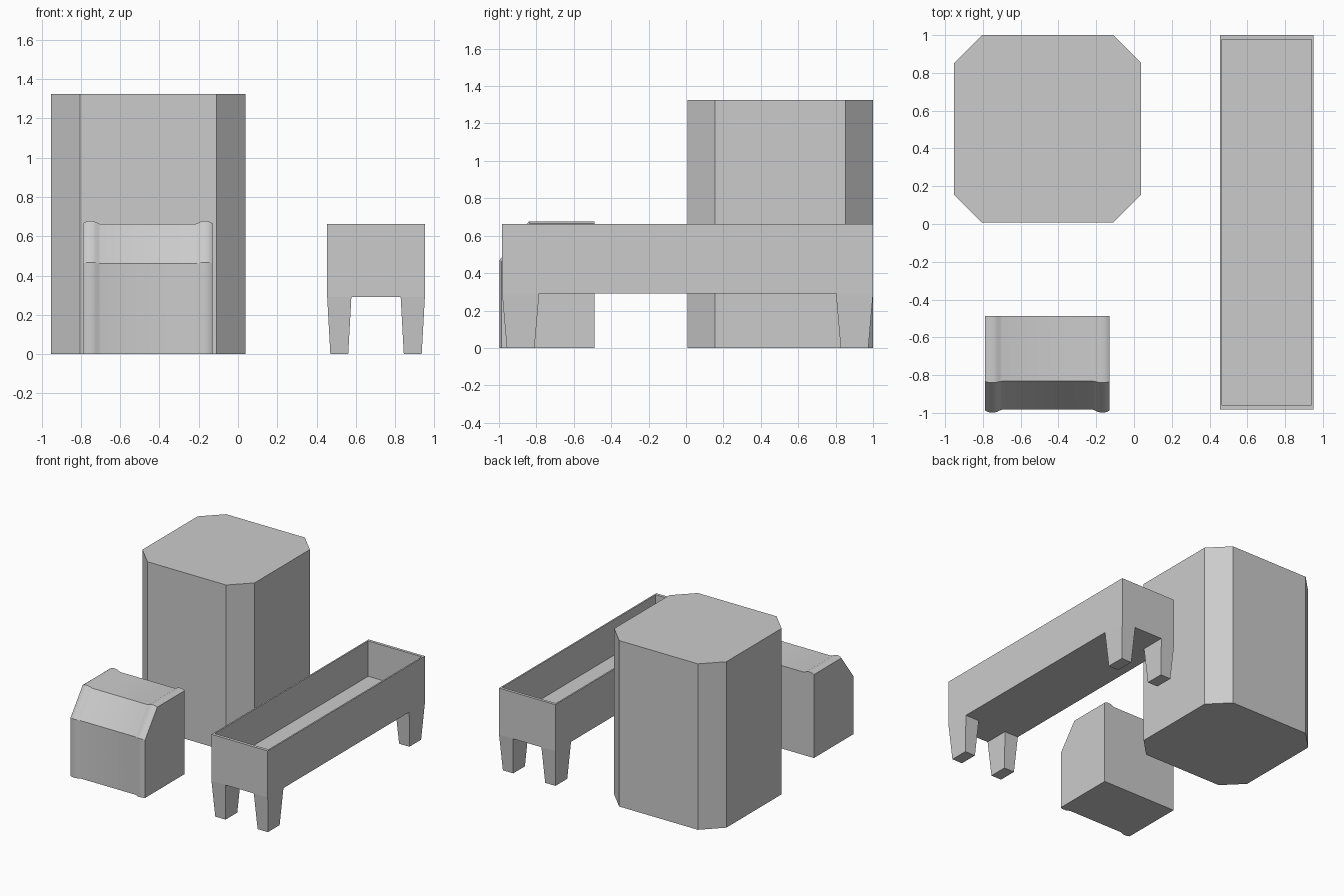
import bpy
import bmesh
from math import radians

if "Cube" in bpy.data.objects:
    bpy.data.objects.remove(bpy.data.objects["Cube"])


def loft(name, sections):
    """Closed solid through matching rings of points."""
    bm = bmesh.new()
    rings = [[bm.verts.new(p) for p in s] for s in sections]
    n = len(rings[0])
    for a, b in zip(rings, rings[1:]):
        for i in range(n):
            j = (i + 1) % n
            bm.faces.new((a[i], a[j], b[j], b[i]))
    bm.faces.new(rings[0])
    bm.faces.new(rings[-1])
    bmesh.ops.recalc_face_normals(bm, faces=bm.faces)
    mesh = bpy.data.meshes.new(name)
    bm.to_mesh(mesh)
    bm.free()
    obj = bpy.data.objects.new(name, mesh)
    bpy.context.collection.objects.link(obj)
    return obj


def rect(x0, x1, y0, y1, z):
    return [(x0, y0, z), (x1, y0, z), (x1, y1, z), (x0, y1, z)]


# Tall block with chamfered corners
X0, X1, Y0, Y1, C = -0.953, 0.038, 0.007, 1.0, 0.148
outline = [(X0 + C, Y0), (X1 - C, Y0), (X1, Y0 + C), (X1, Y1 - C),
           (X1 - C, Y1), (X0 + C, Y1), (X0, Y1 - C), (X0, Y0 + C)]
loft("chamfered_block", [[(x, y, z) for x, y in outline] for z in (0, 1.325)])

# Long open trough: outside, rim, inner walls, floor
TX0, TX1, TY0, TY1 = 0.454, 0.951, -0.983, 1.0
inner = (0.466, 0.939, -0.958, 0.977)
loft("trough", [rect(TX0, TX1, TY0, TY1, 0.29), rect(TX0, TX1, TY0, TY1, 0.662),
                rect(*inner, 0.662), rect(*inner, 0.38)])

# Four tapered legs, flush with the trough corners at the top
LX, LY, TAPER_X, TAPER_Y = 0.123, 0.198, 0.016, 0.025
for side, x in (("left", TX0), ("right", TX1 - LX)):
    for end, y in (("front", TY0), ("back", TY1 - LY)):
        loft(f"{end}_{side}_leg", [
            rect(x + TAPER_X, x + LX - TAPER_X, y + TAPER_Y, y + LY - TAPER_Y, 0),
            rect(x, x + LX, y, y + LY, 0.29)])


# Small box with sloped front and a raised rounded band near each side
def box_profile(x, d):
    return [(x, -0.488, 0), (x, -0.983 - d, 0), (x, -0.983 - d, 0.462 + 0.34 * d),
            (x, -0.832 - 0.49 * d, 0.662 + d), (x, -0.488, 0.662 + d)]


BX0, BX1 = -0.788, -0.129
band = [(0, 0.004), (0.012, 0.011), (0.026, 0.015), (0.05, 0.015),
        (0.064, 0.011), (0.077, 0.004), (0.09, 0)]
stations = [(BX0 + t, d) for t, d in band] + [(BX1 - t, d) for t, d in reversed(band)]
box = loft("sloped_box", [box_profile(x, d) for x, d in stations])
bpy.context.view_layer.objects.active = box
box.select_set(True)
bpy.ops.object.shade_smooth_by_angle(angle=radians(30))
